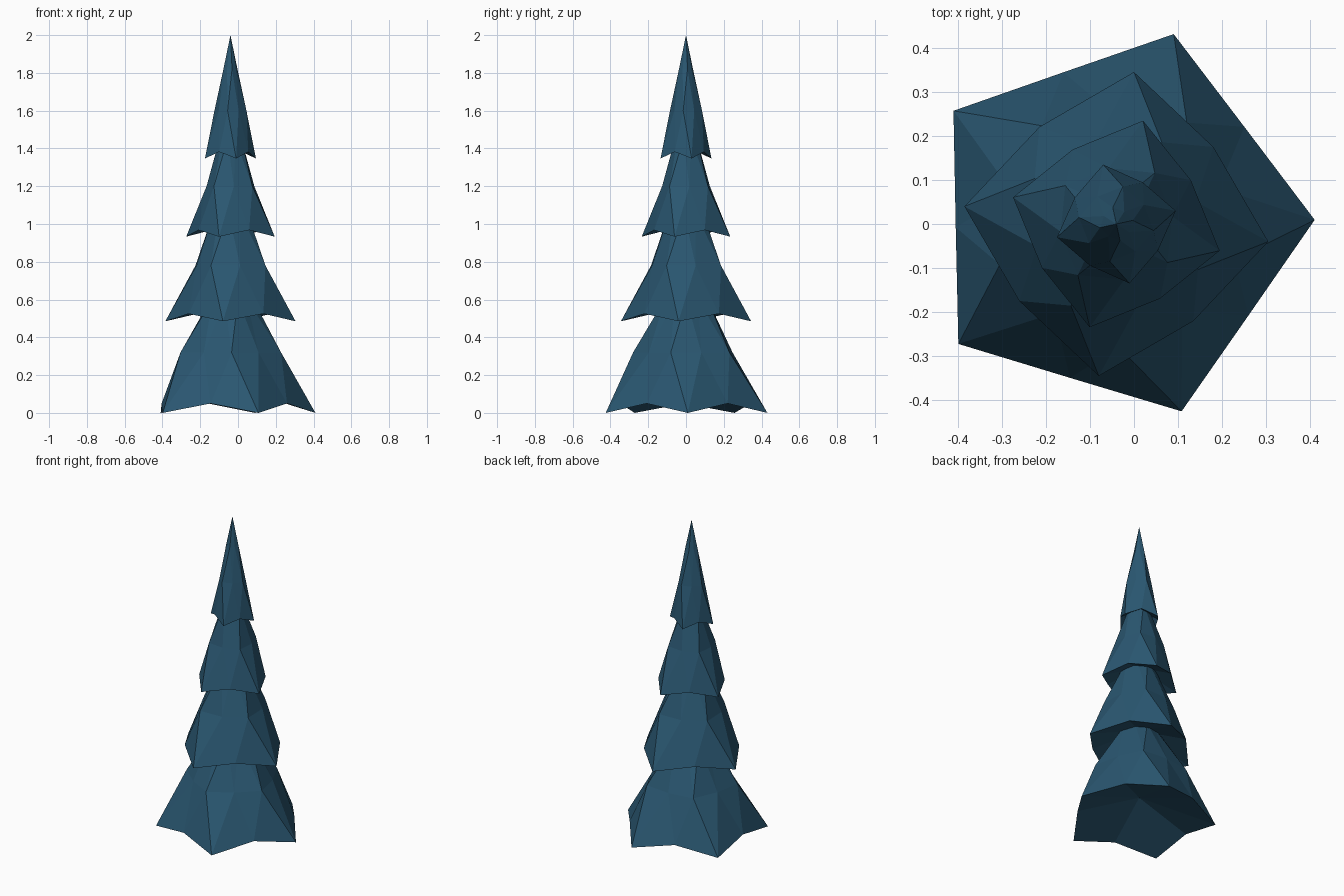
import bpy
from math import sin, cos, radians, pi

if "Cube" in bpy.data.objects:
    bpy.data.objects.remove(bpy.data.objects["Cube"])

CX = -0.04                  # trunk axis
NOTCH = (0.81, 0.88, 0.88)  # notch radius relative to the tips, per ring

mat = bpy.data.materials.new("blue_green_needles")
mat.diffuse_color = (0.023, 0.095, 0.165, 1)
mat.use_nodes = True
mat.node_tree.nodes["Principled BSDF"].inputs["Base Color"].default_value = mat.diffuse_color


def star_ring(sides, angle, radius, notch, z, lift=0.0):
    """Ring of alternating tips and notches."""
    pts = []
    for i in range(sides * 2):
        a = angle + i * pi / sides
        r = radius * (notch if i % 2 else 1)
        pts.append((CX + r * cos(a), r * sin(a), z + (lift if i % 2 else 0)))
    return pts


def tier(name, sides, angle, lift, hollow, rings, apex):
    """Twisted skirt; rings are (radius, z), the middle ring turns back a quarter step."""
    n = sides * 2
    verts, faces = [], []
    for k, (r, z) in enumerate(rings):
        twist = -pi / (2 * sides) if k == 1 else 0
        verts += star_ring(sides, radians(angle) + twist, r, NOTCH[k], z, lift if k == 0 else 0)
    base, top = len(verts), len(verts) + 1
    verts += [(CX, 0, rings[0][1] + hollow), (CX, 0, apex)]
    for i in range(n):
        j = (i + 1) % n
        a, b, c = 0, n, 2 * n
        # skirt and upper band, split along the short diagonals
        faces += [(a + i, a + j, b + j), (a + i, b + j, b + i)]
        faces += [(b + i, b + j, c + i), (b + j, c + j, c + i)]
        # hollow underside and pointed cap
        faces += [(j, i, base), (c + i, c + j, top)]
    mesh = bpy.data.meshes.new(name)
    mesh.from_pydata(verts, [], faces)
    mesh.materials.append(mat)
    obj = bpy.data.objects.new(name, mesh)
    bpy.context.collection.objects.link(obj)


# Four stacked branch tiers, widest at the ground
tier("bottom_branches", 5, 1.2, 0.05, 0.16, [(0.45, 0.0), (0.28, 0.32), (0.12, 0.60)], 0.64)
tier("lower_branches", 4, -6.6, 0.04, 0.13, [(0.347, 0.485), (0.212, 0.78), (0.09, 1.06)], 1.09)
tier("upper_branches", 4, -14.5, 0.035, 0.11, [(0.242, 0.933), (0.145, 1.20), (0.06, 1.45)], 1.48)
tier("top_branches", 4, 12.5, 0.035, 0.09, [(0.138, 1.347), (0.086, 1.60), (0.038, 1.82)], 2.0)
